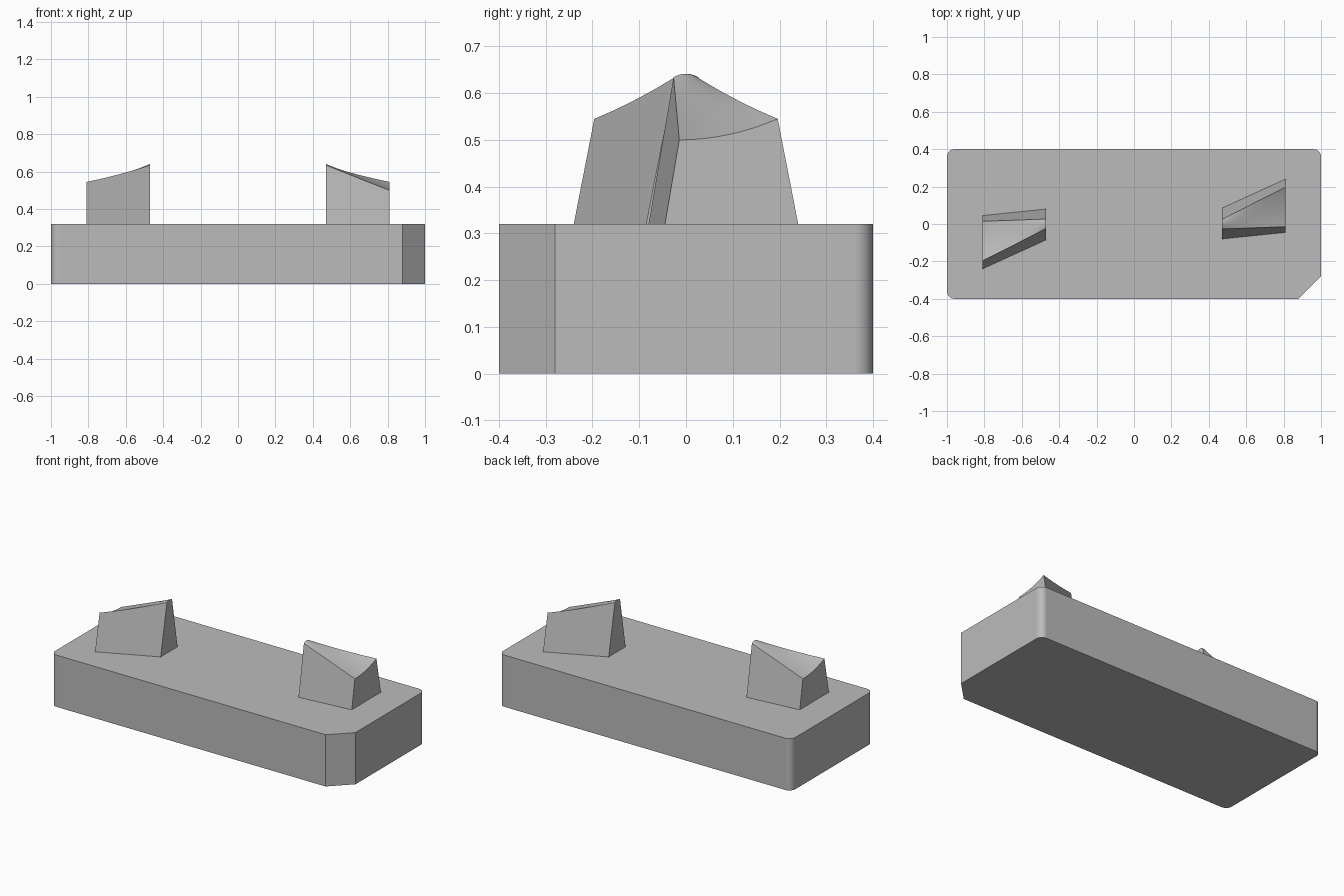
import bpy
import bmesh
from math import radians

cube = bpy.data.objects.get("Cube")
if cube:
    bpy.data.objects.remove(cube)

# Single grey material
GREY = (0.5, 0.5, 0.5, 1)
grey = bpy.data.materials.new("grey")
grey.use_nodes = True
grey.diffuse_color = GREY
grey.node_tree.nodes["Principled BSDF"].inputs["Base Color"].default_value = GREY

DECK = 0.32              # height of the base block
INNER, OUTER = 0.47, 0.81  # x extent of a tooth


def lerp(a, b, t):
    return a + (b - a) * t


def finish(bm, name):
    bmesh.ops.recalc_face_normals(bm, faces=bm.faces)
    mesh = bpy.data.meshes.new(name)
    bm.to_mesh(mesh)
    bm.free()
    mesh.materials.append(grey)
    mesh.shade_smooth()
    mesh.set_sharp_from_angle(angle=radians(30))
    obj = bpy.data.objects.new(name, mesh)
    bpy.context.collection.objects.link(obj)
    return obj


# Base block: three rounded upright corners, one chamfered
def build_base():
    bm = bmesh.new()
    bmesh.ops.create_cube(bm, size=1)
    for v in bm.verts:
        v.co.x *= 2
        v.co.y *= 0.8
        v.co.z = (v.co.z + 0.5) * DECK

    def uprights(chamfered):
        found = []
        for e in bm.edges:
            a, b = (v.co for v in e.verts)
            if abs(a.z - b.z) > 0.1:
                if (a.x > 0.99 and a.y < -0.39) == chamfered:
                    found.append(e)
        return found

    rounded, chamfer = uprights(False), uprights(True)
    bmesh.ops.bevel(bm, geom=rounded, offset=0.04, segments=8,
                    profile=0.5, affect='EDGES')
    bmesh.ops.bevel(bm, geom=[e for e in chamfer if e.is_valid], offset=0.12,
                    segments=1, affect='EDGES')
    base = finish(bm, "base_block")
    mod = base.modifiers.new("even_shading", 'WEIGHTED_NORMAL')
    mod.keep_sharp = True


# Tooth: tapered walls under a twisted top that widens and falls outward
def build_tooth(name, side, nu=16, nv=16):
    bm = bmesh.new()

    def point(u, v):
        front_z = lerp(0.634, 0.5, u)
        rear_z = lerp(0.634, 0.545, u) - 0.02 * u * (1 - u)
        front_y = lerp(-0.08, -0.045, u) + 0.17 * (front_z - DECK)
        rear_y = lerp(0.085, 0.24, u) - 0.195 * (rear_z - DECK)
        z = lerp(front_z, rear_z, v) + lerp(0.028, -0.045, u) * v * (1 - v)
        return lerp(INNER, OUTER, u), lerp(front_y, rear_y, v), z

    def vert(x, y, z):
        return bm.verts.new((side * x, side * y, z))

    top = [[vert(*point(i / nu, j / nv)) for j in range(nv + 1)]
           for i in range(nu + 1)]
    for i in range(nu):
        for j in range(nv):
            bm.faces.new((top[i][j], top[i + 1][j],
                          top[i + 1][j + 1], top[i][j + 1]))
    foot = [vert(INNER, -0.08, DECK), vert(OUTER, -0.045, DECK),
            vert(OUTER, 0.24, DECK), vert(INNER, 0.085, DECK)]
    # Each wall runs from two foot corners up to one rim of the top
    rims = [[row[0] for row in top], top[-1],
            [row[-1] for row in reversed(top)], top[0][::-1]]
    for k, rim in enumerate(rims):
        bm.faces.new([foot[k], foot[(k + 1) % 4]] + rim[::-1])
    bm.faces.new(foot[::-1])
    finish(bm, name)


build_base()
build_tooth("left_tooth", 1)
build_tooth("right_tooth", -1)
